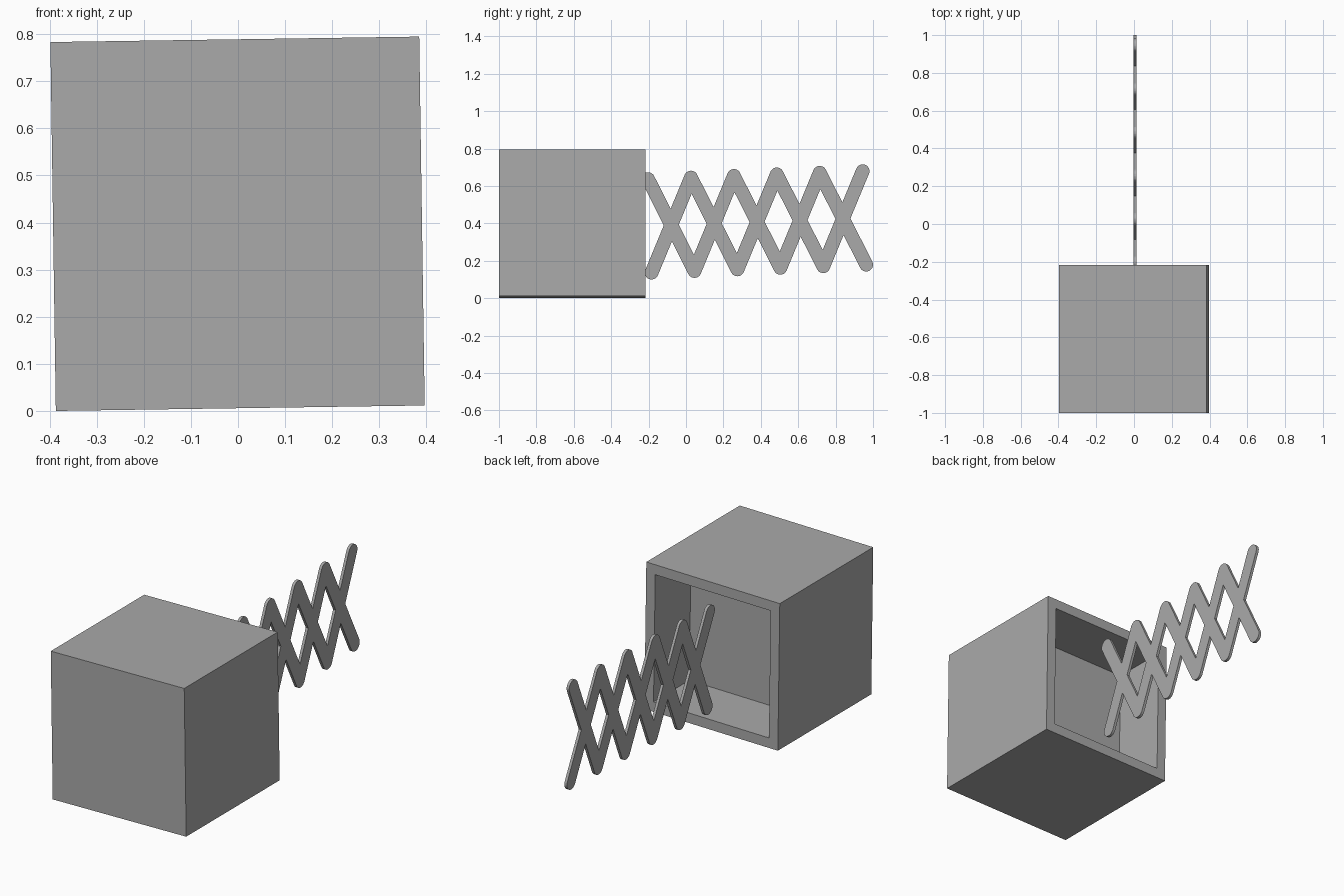
import bpy, bmesh, math
from mathutils import Vector, Matrix

cube = bpy.data.objects.get("Cube")
if cube:
    bpy.data.objects.remove(cube, do_unlink=True)

# Single grey material
GREY = (0.4, 0.4, 0.4, 1)
grey = bpy.data.materials.new("medium grey")
grey.use_nodes = True
grey.diffuse_color = GREY
bsdf = next(n for n in grey.node_tree.nodes if n.type == 'BSDF_PRINCIPLED')
bsdf.inputs["Base Color"].default_value = GREY


def make_object(name, bm):
    bmesh.ops.recalc_face_normals(bm, faces=bm.faces)
    mesh = bpy.data.meshes.new(name)
    bm.to_mesh(mesh)
    bm.free()
    mesh.materials.append(grey)
    obj = bpy.data.objects.new(name, mesh)
    bpy.context.scene.collection.objects.link(obj)
    return obj


# Box, with a shallow recess in its rear face and a slight lean
SIZE, WALL, RECESS = 0.783, 0.053, 0.30
bm = bmesh.new()
bmesh.ops.create_cube(bm, size=SIZE)
bm.normal_update()
rear = max(bm.faces, key=lambda f: f.calc_center_median().y)
bmesh.ops.inset_region(bm, faces=[rear], thickness=WALL, use_even_offset=True)
floor = bmesh.ops.extrude_discrete_faces(bm, faces=[rear])["faces"][0]
bmesh.ops.translate(bm, verts=floor.verts, vec=(0, -RECESS, 0))
bmesh.ops.transform(bm, verts=bm.verts, matrix=Matrix.Rotation(-0.0148, 4, 'Y'))
box = make_object("box", bm)
box.location = (-0.001, -1 + SIZE / 2, 0.3975)

# Scissor arms: round-ended flat bars crossing in pairs
RADIUS, THICK, X_MID, PAIRS, SEGMENTS = 0.0365, 0.015, 0.006, 5, 14


def upper_joint(i):
    return Vector((0, -0.203 + 0.2295 * i, 0.637 + 0.0085 * i))


def lower_joint(i):
    return Vector((0, -0.184 + 0.2295 * i, 0.137 + 0.0085 * i))


def make_arm(name, start, end):
    d = end - start
    heading = math.atan2(d.z, d.y)
    bm = bmesh.new()
    ring = []
    for centre, turn in ((end, -math.pi / 2), (start, math.pi / 2)):
        for k in range(SEGMENTS + 1):
            a = heading + turn + math.pi * k / SEGMENTS
            offset = Vector((X_MID - THICK / 2, RADIUS * math.cos(a), RADIUS * math.sin(a)))
            ring.append(bm.verts.new(centre + offset))
    side = bm.faces.new(ring)
    extruded = bmesh.ops.extrude_face_region(bm, geom=[side])["geom"]
    moved = [v for v in extruded if isinstance(v, bmesh.types.BMVert)]
    bmesh.ops.translate(bm, verts=moved, vec=(THICK, 0, 0))
    return make_object(name, bm)


arms = []
for i in range(PAIRS):
    arms.append(make_arm("falling_arm", upper_joint(i), lower_joint(i + 1)))
    arms.append(make_arm("rising_arm", lower_joint(i), upper_joint(i + 1)))

# Fuse the arms into one flat lattice
lattice = arms[0]
lattice.name = "scissor_lattice"
for arm in arms[1:]:
    mod = lattice.modifiers.new("fuse", 'BOOLEAN')
    mod.operation = 'UNION'
    mod.solver = 'EXACT'
    mod.object = arm
graph = bpy.context.evaluated_depsgraph_get()
fused = bpy.data.meshes.new_from_object(lattice.evaluated_get(graph))
lattice.modifiers.clear()
lattice.data = fused
for arm in arms[1:]:
    bpy.data.objects.remove(arm, do_unlink=True)
